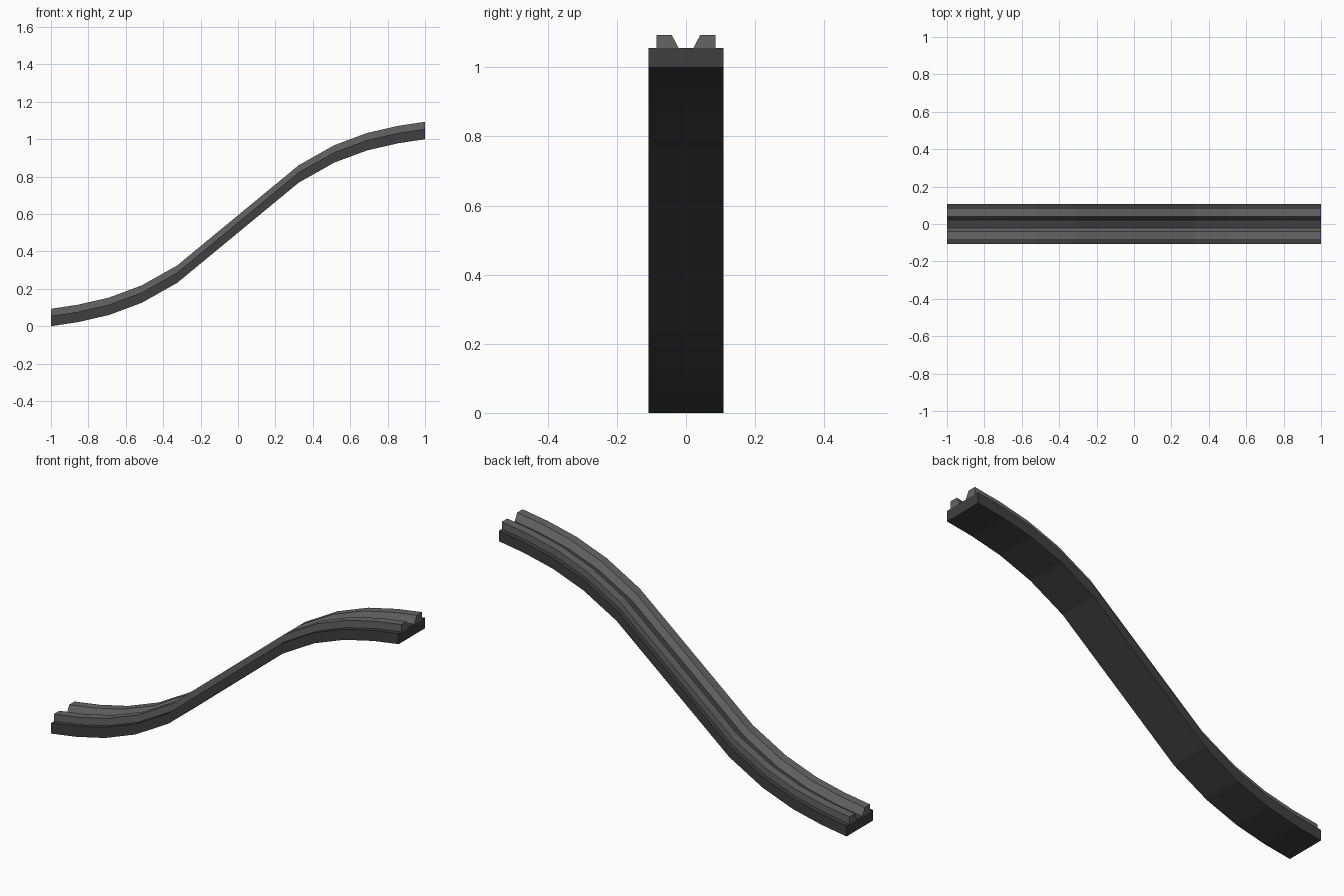
import bpy
import bmesh

cube = bpy.data.objects.get("Cube")
if cube:
    bpy.data.objects.remove(cube, do_unlink=True)


def material(name, value):
    mat = bpy.data.materials.new(name)
    mat.use_nodes = True
    colour = (value, value, value, 1)
    mat.diffuse_color = colour
    mat.node_tree.nodes["Principled BSDF"].inputs["Base Color"].default_value = colour
    return mat


dark_grey = material("dark grey", 0.05)
mid_grey = material("mid grey", 0.13)

# Lower half of the S-shaped slope; the upper half is its point reflection
RISE = 1.0
lower = [(-1, 0), (-0.855, 0.022), (-0.69, 0.06), (-0.515, 0.125), (-0.325, 0.232)]
path = lower + [(-x, RISE - z) for x, z in reversed(lower)]


def sweep(name, section, mat):
    """Carry a (y, z) section along the slope, keeping it upright."""
    bm = bmesh.new()
    rings = [[bm.verts.new((x, y, z + dz)) for y, dz in section] for x, z in path]
    n = len(section)
    for a, b in zip(rings, rings[1:]):
        for i in range(n):
            j = (i + 1) % n
            bm.faces.new((a[i], a[j], b[j], b[i]))
    bm.faces.new(rings[0])
    bm.faces.new(rings[-1])
    bmesh.ops.recalc_face_normals(bm, faces=bm.faces)
    mesh = bpy.data.meshes.new(name)
    bm.to_mesh(mesh)
    bm.free()
    mesh.materials.append(mat)
    obj = bpy.data.objects.new(name, mesh)
    bpy.context.collection.objects.link(obj)
    return obj


# Flat bed of the track
BED, TOP = 0.055, 0.093
sweep("track_bed", [(-0.108, 0), (0.108, 0), (0.108, BED), (-0.108, BED)], dark_grey)

# Two raised rails with a bevelled inner side, forming the central groove
for side, name in ((-1, "front_rail"), (1, "back_rail")):
    profile = [(0.085, BED - 0.003), (0.085, TOP), (0.041, TOP), (0.021, BED), (0.021, BED - 0.003)]
    sweep(name, [(side * y, z) for y, z in profile], mid_grey)
